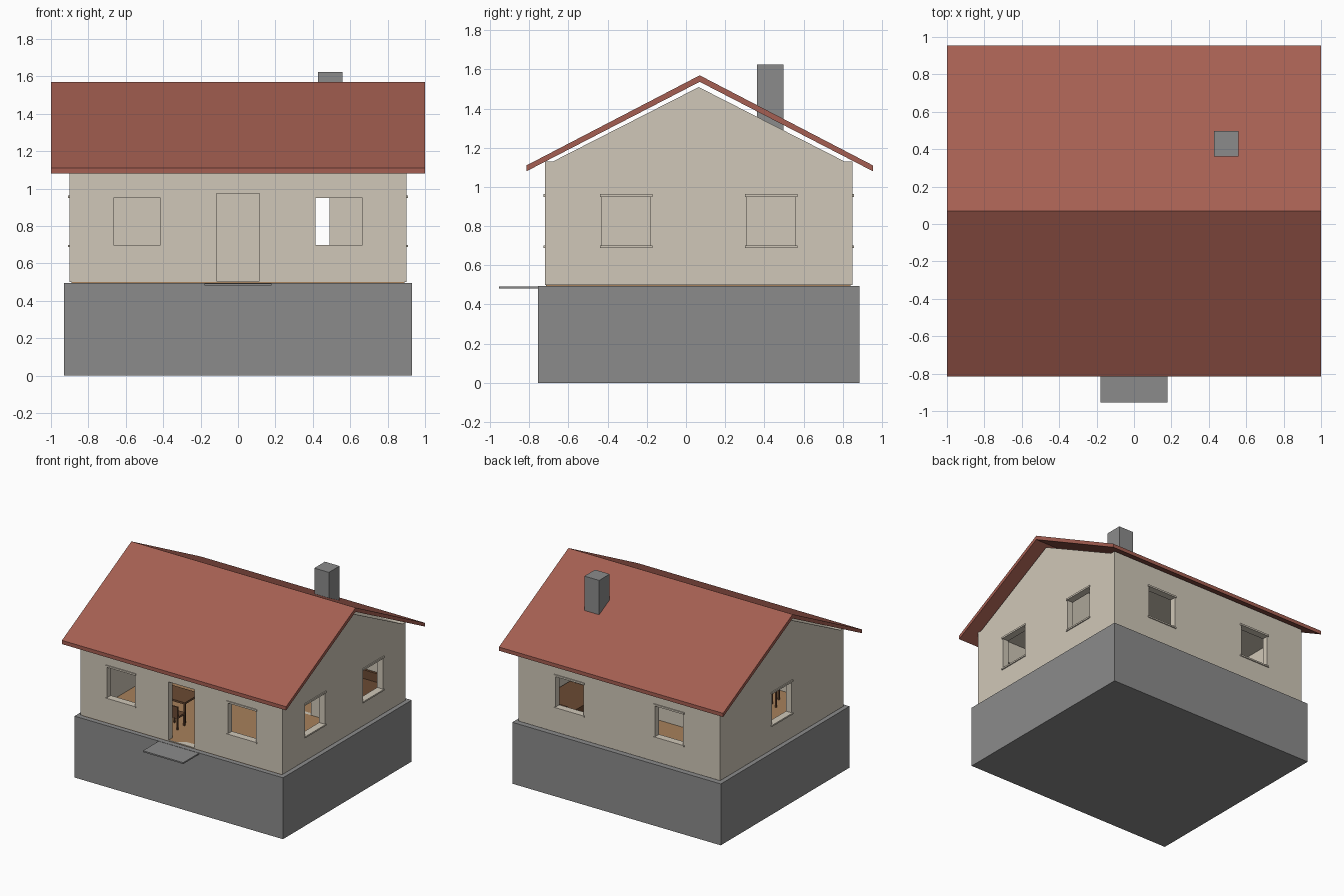
import bpy, bmesh
from mathutils import Vector

if "Cube" in bpy.data.objects:
    bpy.data.objects.remove(bpy.data.objects["Cube"])


def material(name, rgb):
    m = bpy.data.materials.new(name)
    m.diffuse_color = (*rgb, 1)
    m.use_nodes = True
    m.node_tree.nodes["Principled BSDF"].inputs["Base Color"].default_value = m.diffuse_color
    return m


STONE = material("foundation_grey", (0.26, 0.26, 0.26))
PLASTER = material("plaster_beige", (0.63, 0.575, 0.48))
TILE = material("roof_red", (0.376, 0.114, 0.084))
FLOOR = material("floor_tan", (0.39, 0.22, 0.105))
WOOD = material("dark_wood", (0.147, 0.068, 0.033))


def finish(name, bm, mat):
    bmesh.ops.recalc_face_normals(bm, faces=bm.faces)
    me = bpy.data.meshes.new(name)
    bm.to_mesh(me)
    bm.free()
    me.materials.append(mat)
    ob = bpy.data.objects.new(name, me)
    bpy.context.collection.objects.link(ob)
    return ob


def boxes(name, mat, *spans):
    """One object from (x0, x1, y0, y1, z0, z1) boxes."""
    bm = bmesh.new()
    for x0, x1, y0, y1, z0, z1 in spans:
        vs = bmesh.ops.create_cube(bm, size=1)["verts"]
        for v in vs:
            v.co = Vector((x1 if v.co.x > 0 else x0,
                           y1 if v.co.y > 0 else y0,
                           z1 if v.co.z > 0 else z0))
    return finish(name, bm, mat)


def prism(name, mat, profile, x0, x1):
    """Extrude a (y, z) profile along x."""
    bm = bmesh.new()
    f = bm.faces.new([bm.verts.new((x0, y, z)) for y, z in profile])
    ext = bmesh.ops.extrude_face_region(bm, geom=[f])["geom"]
    for v in ext:
        if isinstance(v, bmesh.types.BMVert):
            v.co.x = x1
    return finish(name, bm, mat)


def wall(name, axis, u0, u1, d0, d1, openings):
    """Upright wall along an axis with rectangular openings (u0, u1, z0, z1)."""
    us = sorted({u0, u1, *[o[0] for o in openings], *[o[1] for o in openings]})
    zs = sorted({Z0, Z1, *[o[2] for o in openings], *[o[3] for o in openings]})
    place = (lambda u, d, z: (u, d, z)) if axis == "x" else (lambda u, d, z: (d, u, z))
    bm = bmesh.new()
    grid = {(u, z): bm.verts.new(place(u, d0, z)) for u in us for z in zs}
    for a, b in zip(us, us[1:]):
        for c, d in zip(zs, zs[1:]):
            mu, mz = (a + b) / 2, (c + d) / 2
            if not any(o[0] < mu < o[1] and o[2] < mz < o[3] for o in openings):
                bm.faces.new([grid[a, c], grid[b, c], grid[b, d], grid[a, d]])
    bmesh.ops.delete(bm, geom=[v for v in bm.verts if not v.link_faces], context="VERTS")
    ext = bmesh.ops.extrude_face_region(bm, geom=bm.faces[:])["geom"]
    shift = Vector(place(0, d1 - d0, 0))
    bmesh.ops.translate(bm, vec=shift, verts=[g for g in ext if isinstance(g, bmesh.types.BMVert)])
    return finish(name, bm, PLASTER)


Z0, Z1, T = 0.5, 1.13, 0.05
WX, WY0, WY1 = 0.9, -0.72, 0.85
SILL, HEAD = 0.70, 0.95


def window(c):
    return (c - 0.125, c + 0.125, SILL, HEAD)


# foundation, doorstep and floor
boxes("foundation", STONE, (-0.93, 0.93, -0.755, 0.885, 0, 0.495))
boxes("doorstep", STONE, (-0.18, 0.18, -0.955, -0.75, 0.482, 0.493))
boxes("floor", FLOOR, (-0.89, 0.89, -0.715, 0.84, 0.495, 0.506))

# outer walls with window and door openings
front, back, right, left = (-0.54, 0.54), (-0.445, 0.445), (-0.305, 0.435), (0.065,)
door = (-0.115, 0.115, 0.506, 0.975)
wall("front_wall", "x", -WX, WX, WY0, WY0 + T, [window(c) for c in front] + [door])
wall("back_wall", "x", -WX, WX, WY1 - T, WY1, [window(c) for c in back])
wall("right_wall", "y", WY0 + T, WY1 - T, WX - T, WX, [window(c) for c in right])
wall("left_wall", "y", WY0 + T, WY1 - T, -WX, -WX + T, [window(c) for c in left])
# inner wall with a doorway
wall("inner_wall", "x", -WX + T, WX - T, 0.23, 0.26, [(0.25, 0.49, 0.506, 0.975)])

# thin sills and lintels on the outside of each window
trim = []
for z0, z1 in ((SILL - 0.012, SILL), (HEAD, HEAD + 0.014)):
    for c in front:
        trim.append((c - 0.135, c + 0.135, WY0 - 0.008, WY0 + 0.002, z0, z1))
    for c in back:
        trim.append((c - 0.135, c + 0.135, WY1 - 0.002, WY1 + 0.008, z0, z1))
    for c in right:
        trim.append((WX - 0.002, WX + 0.008, c - 0.135, c + 0.135, z0, z1))
    for c in left:
        trim.append((-WX - 0.008, -WX + 0.002, c - 0.135, c + 0.135, z0, z1))
boxes("window_trim", PLASTER, *trim)

# ceiling with gable ends, roof and chimney
prism("gable_and_ceiling", PLASTER,
      [(-0.68, 1.125), (0.81, 1.125), (0.81, 1.13), (0.065, 1.51), (-0.68, 1.13)], -WX, WX)
prism("roof", TILE, [(-0.815, 1.08), (0.07, 1.537), (0.955, 1.08),
                     (0.955, 1.11), (0.07, 1.57), (-0.815, 1.11)], -1, 1)
boxes("chimney", STONE, (0.427, 0.558, 0.362, 0.497, 1.2, 1.625))


def legged(name, x0, x1, y0, y1, top, extra=()):
    """Table or chair: a thin top on four legs."""
    t = 0.012
    legs = [(x, x + t, y, y + t, 0.506, top) for x in (x0, x1 - t) for y in (y0, y1 - t)]
    boxes(name, WOOD, (x0, x1, y0, y1, top - 0.015, top), *legs, *extra)


# furniture seen through the openings
legged("table", -0.52, -0.18, -0.42, -0.22, 0.675)
for i, x in enumerate((-0.46, -0.26)):
    legged(f"chair_{i + 1}", x, x + 0.1, -0.54, -0.44, 0.61,
           [(x, x + 0.1, -0.54, -0.53, 0.61, 0.69)])
boxes("bed", WOOD, (0.52, 0.84, 0.28, 0.79, 0.506, 0.62), (0.52, 0.84, 0.77, 0.79, 0.62, 0.69))
